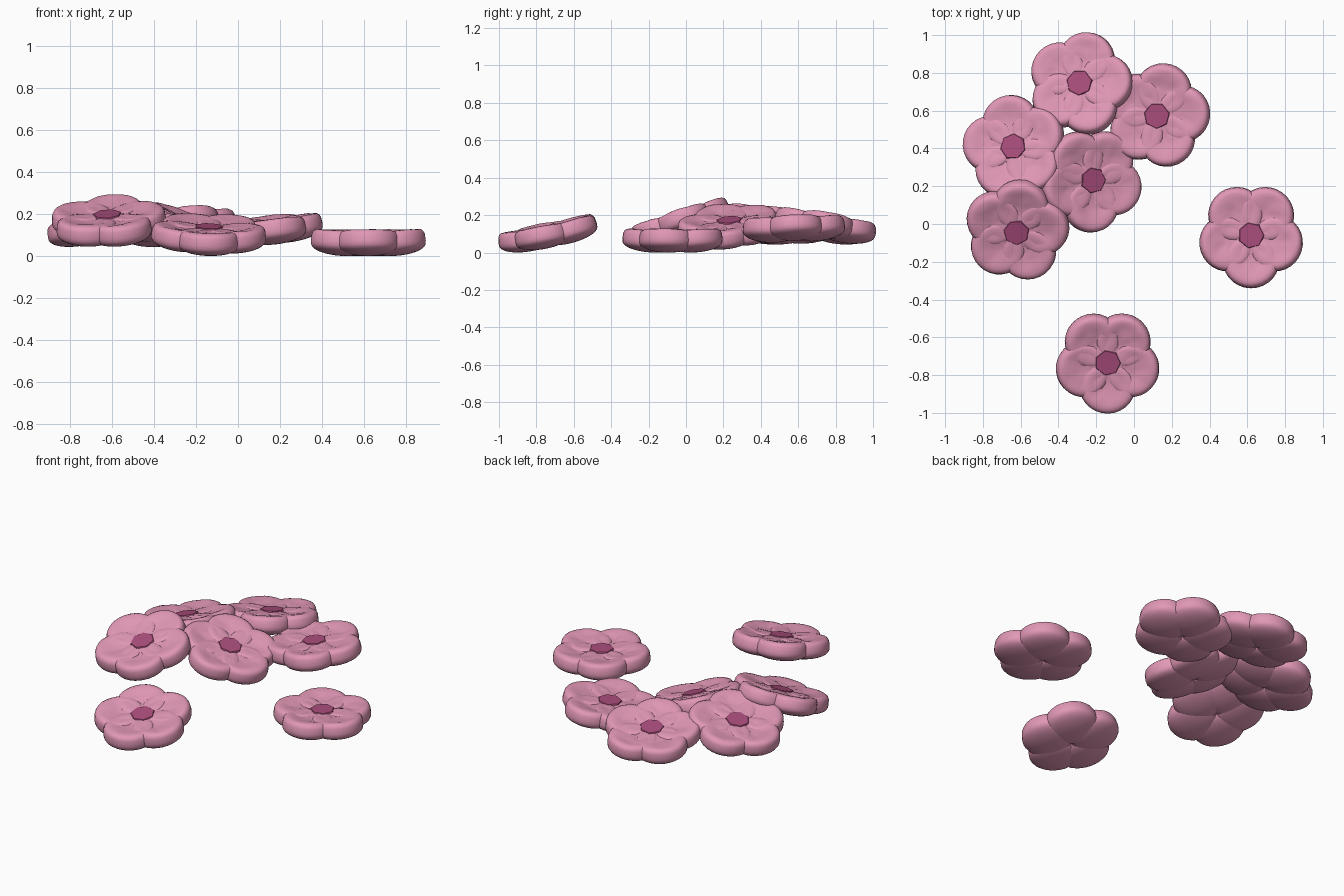
import bpy, bmesh, math
from mathutils import Vector, Matrix, noise

if "Cube" in bpy.data.objects:
    bpy.data.objects.remove(bpy.data.objects["Cube"])

def material(name, rgb):
    m = bpy.data.materials.new(name)
    m.diffuse_color = (*rgb, 1)
    m.use_nodes = True
    m.node_tree.nodes["Principled BSDF"].inputs["Base Color"].default_value = m.diffuse_color
    return m

PINK = material("petal pink", (0.75, 0.31, 0.465))
PLUM = material("centre plum", (0.40, 0.075, 0.20))

# x, y, height of middle, lean direction of the face (nx, ny), petal angle
FLOWERS = [
    (-0.285, 0.74, 0.150, -0.10, 0.17, 75),
    (0.125, 0.575, 0.137, -0.09, -0.04, 76),
    (-0.63, 0.405, 0.160, -0.22, 0.11, 100),
    (-0.23, 0.235, 0.147, 0.31, -0.08, -90),
    (-0.62, -0.03, 0.172, -0.06, -0.33, 80),
    (0.62, -0.06, 0.082, 0.0, 0.0, -90),
    (-0.14, -0.725, 0.112, 0.03, -0.21, -90),
]

def mesh_object(name, bm, mat, smooth):
    me = bpy.data.meshes.new(name)
    for f in bm.faces:
        f.smooth = smooth
    bm.to_mesh(me)
    bm.free()
    me.materials.append(mat)
    ob = bpy.data.objects.new(name, me)
    bpy.context.collection.objects.link(ob)
    return ob

def add_petal(bm, angle, seed):
    # plump pillow with a dished top and slightly raised tip
    verts = bmesh.ops.create_uvsphere(bm, u_segments=28, v_segments=18, radius=1)["verts"]
    turn = (Matrix.Rotation(angle, 4, 'Z') @ Matrix.Translation((0.137, 0, 0))
            @ Matrix.Rotation(math.radians(-5), 4, 'Y'))
    for v in verts:
        x, y, z = v.co
        r2 = x * x + y * y
        if z > 0:
            h = 0.095 * z ** 0.6 * (1 - 0.53 * (1 - r2))
            h += 0.006 * z * noise.noise(Vector((x * 3, y * 3, seed)))
        else:
            h = -0.060 * abs(z) ** 0.75
        v.co = turn @ Vector((x * 0.144, y * 0.149, h))

objects = []
for i, (x, y, z, nx, ny, a) in enumerate(FLOWERS):
    lean = Vector((0, 0, 1)).rotation_difference(Vector((nx, ny, 1)).normalized())
    place = Matrix.Translation((x, y, z)) @ lean.to_matrix().to_4x4()

    # five petals
    bm = bmesh.new()
    for k in range(5):
        add_petal(bm, math.radians(a + 72 * k), i * 7 + k * 1.3)
    bm.transform(place)
    objects.append(mesh_object(f"flower_petals_{i + 1}", bm, PINK, True))

    # seven-sided bevelled centre
    bm = bmesh.new()
    bmesh.ops.create_cone(bm, cap_ends=True, segments=7, radius1=0.088, radius2=0.066, depth=0.04)
    bm.transform(place @ Matrix.Translation((0, 0, 0.033)) @ Matrix.Rotation(math.radians(a), 4, 'Z'))
    objects.append(mesh_object(f"flower_centre_{i + 1}", bm, PLUM, False))

# rest the lowest flower on the ground
low = min(v.co.z for o in objects for v in o.data.vertices)
for o in objects:
    o.data.transform(Matrix.Translation((0, 0, -low)))
